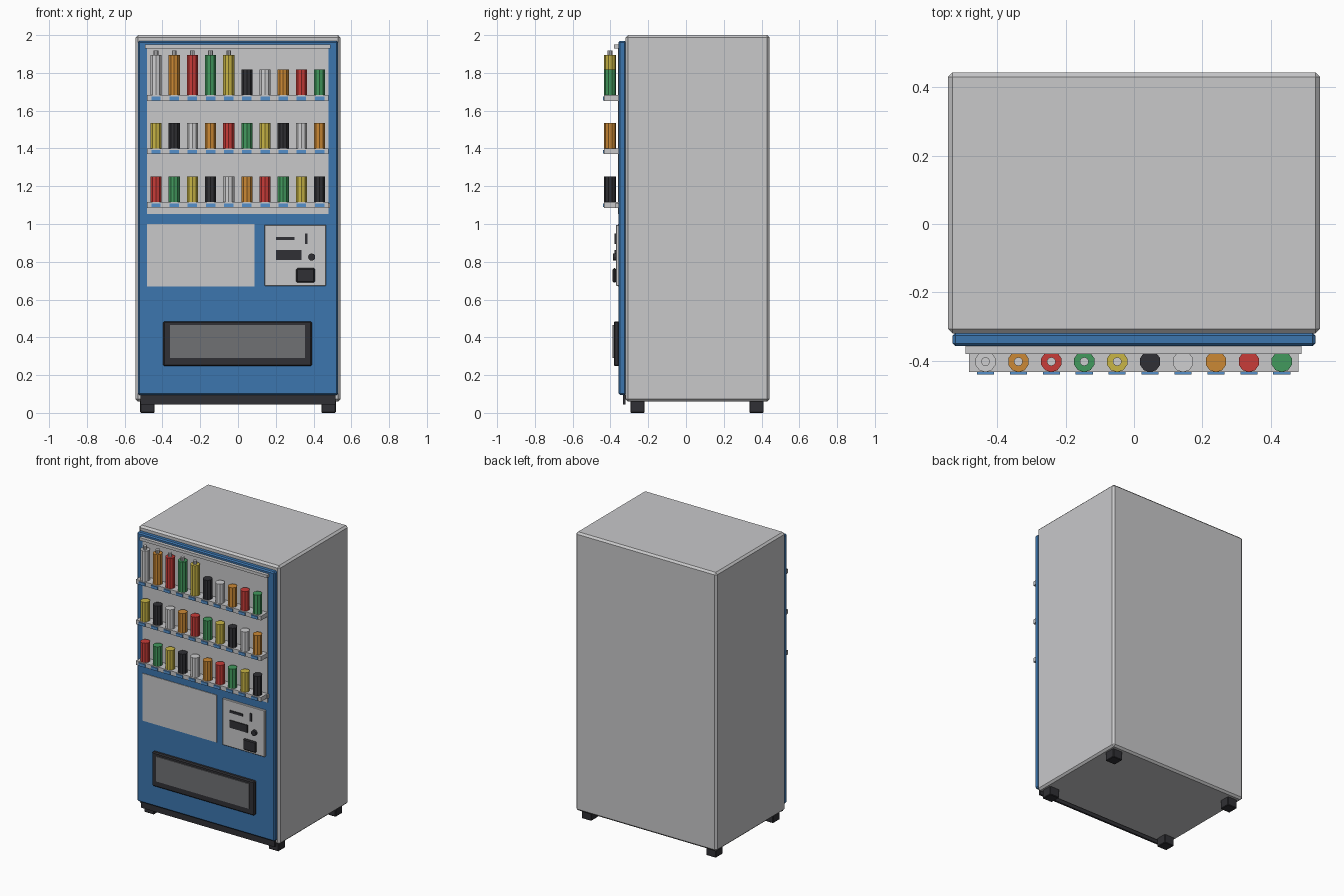
import bpy
from math import radians

if "Cube" in bpy.data.objects:
    bpy.data.objects.remove(bpy.data.objects["Cube"])


def material(name, r, g, b):
    m = bpy.data.materials.new(name)
    m.use_nodes = True
    m.diffuse_color = (r, g, b, 1)
    m.node_tree.nodes["Principled BSDF"].inputs["Base Color"].default_value = (r, g, b, 1)
    return m


LIGHT = material("light grey", 0.58, 0.58, 0.59)
BLUE = material("door blue", 0.045, 0.18, 0.43)
LABEL = material("label blue", 0.09, 0.28, 0.60)
DARK = material("charcoal", 0.03, 0.03, 0.035)
GLASS = material("window grey", 0.16, 0.165, 0.175)
SILVER = material("silver", 0.62, 0.62, 0.63)
ORANGE = material("orange", 0.60, 0.25, 0.035)
RED = material("red", 0.58, 0.045, 0.04)
GREEN = material("green", 0.055, 0.32, 0.11)
YELLOW = material("yellow", 0.58, 0.46, 0.06)


def box(name, mat, x, y, z, bevel=0):
    """Box from (min, max) ranges, with an optional chamfer."""
    bpy.ops.mesh.primitive_cube_add(size=1, location=[sum(r) / 2 for r in (x, y, z)])
    ob = bpy.context.object
    ob.name = name
    ob.scale = [r[1] - r[0] for r in (x, y, z)]
    bpy.ops.object.transform_apply(location=False, rotation=False)
    ob.data.materials.append(mat)
    if bevel:
        mod = ob.modifiers.new("chamfer", "BEVEL")
        mod.width = bevel
        mod.segments = 1
    return ob


def cylinder(name, mat, x, y, z, radius, depth, sides=10, tilt=0):
    bpy.ops.mesh.primitive_cylinder_add(vertices=sides, radius=radius, depth=depth,
                                        location=(x, y, z), rotation=(tilt, 0, 0))
    ob = bpy.context.object
    ob.name = name
    ob.data.materials.append(mat)
    return ob


# Cabinet, door, kick plate and feet
box("cabinet", LIGHT, (-0.543, 0.543), (-0.32, 0.443), (0.06, 2), 0.013)
box("door", BLUE, (-0.53, 0.53), (-0.357, -0.318), (0.095, 1.97), 0.008)
box("kick_plate", DARK, (-0.515, 0.515), (-0.333, -0.32), (0.045, 0.097))
for side, x in (("right", -0.48), ("left", 0.48)):
    for end, y in (("front", -0.257), ("back", 0.373)):
        box(f"{end}_{side}_foot", DARK, (x - 0.038, x + 0.038),
            (y - 0.038, y + 0.038), (0, 0.065), 0.004)

# Display back panel with its top and bottom rails
box("display_panel", LIGHT, (-0.482, 0.48), (-0.361, -0.35), (1.053, 1.95))
box("display_top_rail", LIGHT, (-0.493, 0.49), (-0.38, -0.355), (1.93, 1.95))
box("display_bottom_rail", LIGHT, (-0.482, 0.488), (-0.372, -0.355), (1.085, 1.112))

# Shelves with drinks and labels, colours running on from row to row
cycle = [SILVER, ORANGE, RED, GREEN, YELLOW, DARK]
for row, top in enumerate((1.682, 1.4, 1.116)):
    box(f"shelf_{row + 1}", LIGHT, (-0.482, 0.48), (-0.433, -0.355), (top - 0.03, top))
    for i in range(10):
        x = -0.434 + i * 0.0962
        mat = cycle[(row * 10 + i) % 6]
        bottle = row == 0 and i < 5
        height = 0.212 if bottle else 0.136
        tag = f"{row + 1}_{i + 1}"
        cylinder(f"{'bottle' if bottle else 'can'}_{tag}", mat,
                 x, -0.402, top + height / 2, 0.031, height)
        if bottle:
            cylinder(f"bottle_cap_{tag}", SILVER, x, -0.402, top + height + 0.012, 0.013, 0.025)
        box(f"price_label_{tag}", LABEL, (x - 0.025, x + 0.025),
            (-0.44, -0.432), (top - 0.027, top - 0.007))

# Poster plate and payment panel
box("poster_plate", LIGHT, (-0.483, 0.087), (-0.361, -0.353), (0.67, 1))
box("payment_panel", LIGHT, (0.14, 0.465), (-0.371, -0.353), (0.672, 0.996), 0.003)
box("note_slot", DARK, (0.2, 0.3), (-0.378, -0.37), (0.914, 0.93))
box("coin_slot", DARK, (0.354, 0.368), (-0.378, -0.37), (0.895, 0.951))
box("price_screen", DARK, (0.2, 0.335), (-0.378, -0.37), (0.81, 0.862))
cylinder("return_button", DARK, 0.39, -0.377, 0.825, 0.019, 0.02, 12, radians(90))
box("coin_return", DARK, (0.308, 0.407), (-0.388, -0.37), (0.69, 0.766), 0.006)

# Delivery hatch
box("hatch_frame", DARK, (-0.397, 0.392), (-0.382, -0.353), (0.247, 0.485), 0.007)
box("hatch_window", GLASS, (-0.36, 0.355), (-0.388, -0.38), (0.29, 0.464))
